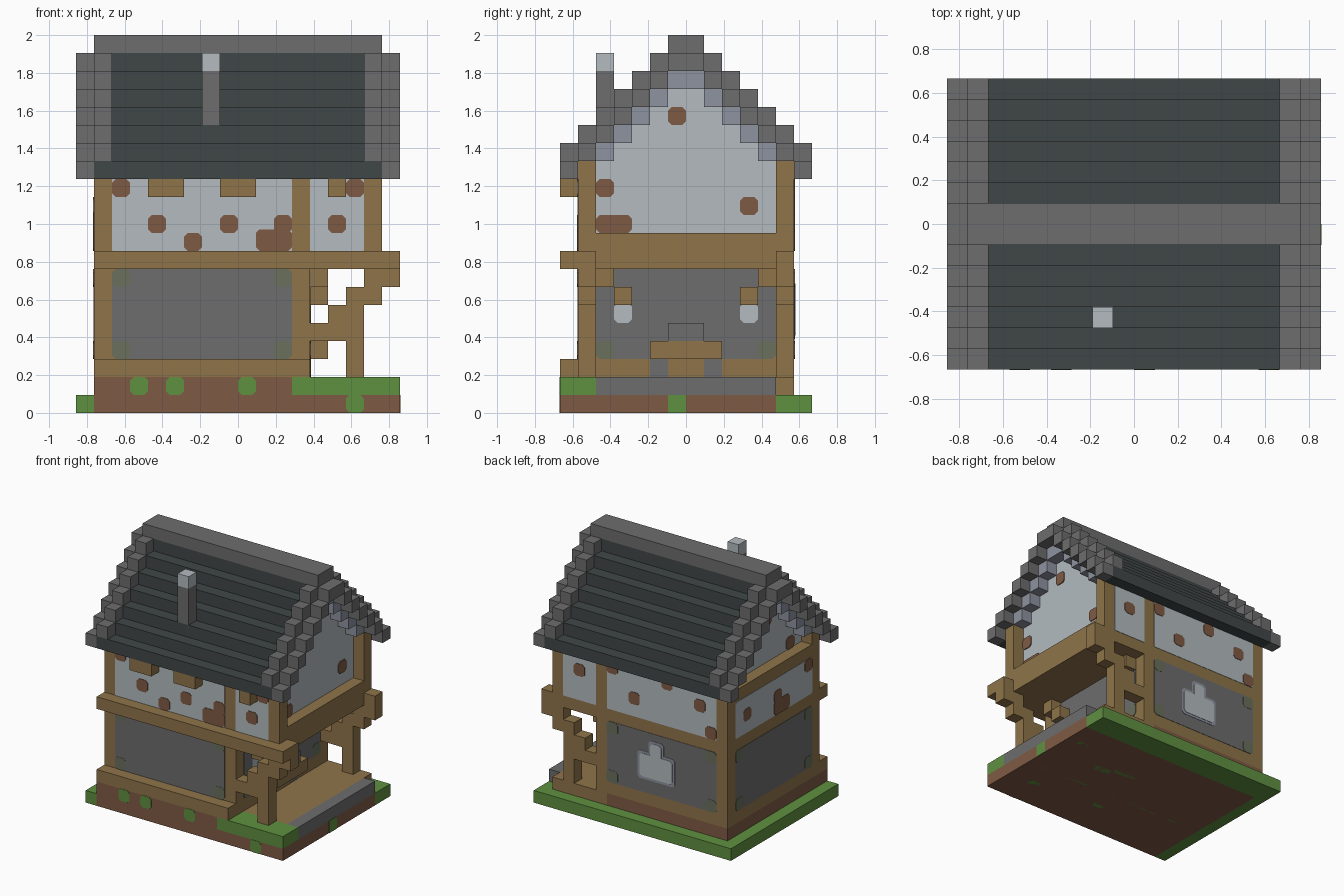
import bpy
import bmesh
import random
from mathutils import Vector

default_cube = bpy.data.objects.get("Cube")
if default_cube:
    bpy.data.objects.remove(default_cube, do_unlink=True)

UNIT = 2 / 21  # edge of one block


def linear(channel):
    return channel / 12.92 if channel <= 0.04045 else ((channel + 0.055) / 1.055) ** 2.4


def material(name, hex_code):
    mat = bpy.data.materials.new(name)
    mat.use_nodes = True
    color = [linear(value / 255) for value in bytes.fromhex(hex_code)] + [1]
    mat.diffuse_color = color
    bsdf = mat.node_tree.nodes["Principled BSDF"]
    bsdf.inputs["Base Color"].default_value = color
    bsdf.inputs["Roughness"].default_value = 0.9
    return mat


wood = material("wood", "8f744a")
stone = material("stone", "6d6d6d")
slate = material("slate", "404747")
plaster = material("plaster", "b3bbbf")
trim = material("blue grey trim", "8e93a0")
dirt = material("dirt", "7f5a44")
grass = material("grass", "5f9040")
moss = material("moss", "6a705c")


def finish(name, mat, bm):
    bmesh.ops.recalc_face_normals(bm, faces=bm.faces)
    mesh = bpy.data.meshes.new(name)
    bm.to_mesh(mesh)
    bm.free()
    mesh.materials.append(mat)
    bpy.context.collection.objects.link(bpy.data.objects.new(name, mesh))


def blocks(name, mat, *boxes):
    """One object from boxes given as x, y and z ranges in block units."""
    bm = bmesh.new()
    for xs, ys, zs in boxes:
        corners = bmesh.ops.create_cube(bm, size=1)["verts"]
        for v in corners:
            v.co = Vector([(r[0] if c < 0 else r[1]) * UNIT for c, r in zip(v.co, (xs, ys, zs))])
    finish(name, mat, bm)


FACES = {  # fixed axis, wall plane, outward direction
    "front": (1, -6, -1), "back": (1, 6, 1), "left_wall": (0, -8, -1),
    "gable": (0, 7.02, 1), "porch": (0, 4, 1), "footing": (1, -7, -1),
    "ground_side": (0, 9, 1), "underside": (2, 0, -1), "far_gable": (0, -7.02, -1),
}


def plates(name, mat, face, areas, lift=0.03, cut=0.2):
    """Thin plates with clipped corners on a wall; areas are two ranges."""
    axis, plane, way = FACES[face]
    bm = bmesh.new()
    for (a, b), (c, d) in areas:
        outline = [(a + cut, c), (b - cut, c), (b, c + cut), (b, d - cut),
                   (b - cut, d), (a + cut, d), (a, d - cut), (a, c + cut)]
        rings = []
        for depth in (-0.01, lift):
            ring = []
            for p in outline:
                co = list(p)
                co.insert(axis, plane + way * depth)
                ring.append(bm.verts.new(Vector(co) * UNIT))
            rings.append(ring)
            bm.faces.new(ring)
        for i in range(8):
            j = (i + 1) % 8
            bm.faces.new((rings[0][i], rings[0][j], rings[1][j], rings[1][i]))
    finish(name, mat, bm)


def cells(*spots):
    return [((a, a + 1), (z, z + 1)) for a, z in spots]


# Ground and footing
blocks("ground_dirt", dirt, ((-8, 9), (-7, 5), (0, 1)))
blocks("ground_grass", grass, ((-9, -8), (-7, 7), (0, 1)), ((-8, 9), (5, 7), (0, 1)))
blocks("footing", dirt, ((-8, 3), (-7, 6), (1, 2)))
blocks("front_lawn", grass, ((3, 9), (-7, -5), (1, 2)))
plates("grass_drips", grass, "footing", cells((-6, 1), (-4, 1), (0, 1), (6, 0)))
plates("side_grass_drip", grass, "ground_side", cells((-1, 0)), cut=0.02)
random.seed(4)
patches = []
for _ in range(26):
    px, py = random.randint(-7, 7), random.randint(-6, 3)
    patches.append(((px, px + random.choice((1, 1, 2))), (py, py + 1)))
plates("underside_grass", grass, "underside", patches, lift=0)

# Porch floor and step
blocks("porch_floor", wood, ((3, 8), (-5, 6), (1, 2)))
blocks("porch_step", stone, ((8, 9), (-5, 5), (1, 2)))

# Lower storey with stone panels
blocks("lower_storey", wood, ((-8, 4), (-6, 6), (2, 8)))
for face, a, b in (("front", -7, 3), ("back", -7, 3), ("left_wall", -5, 5), ("porch", -5, 5)):
    plates(face + "_stone_panel", stone, face, [((a, b), (3, 8))])
    plates(face + "_moss", moss, face, cells((a, 3), (b - 1, 3), (a, 7), (b - 1, 7)), lift=0.05)

# Back window
plates("window_frame", trim, "back", [((-3.2, 0.2), (4.1, 6.4)), ((-2.2, -0.8), (6, 7.4))], 0.06)
plates("window_pane", plaster, "back", [((-3, 0), (4.3, 6.2)), ((-2, -1), (6, 7.2))], 0.09)

# Hearth, lamp brackets and lamps on the porch wall
blocks("hearth_shelf", wood, ((4, 5), (-2, 2), (3, 4)))
blocks("hearth_block", stone, ((4, 5), (-1, 1), (4, 5)))
plates("hearth_recess", stone, "porch", [((-2, 2), (2, 3))], 0.03, 0.01)
plates("hearth_panel", wood, "porch", [((-1, 1), (2, 3))], 0.06, 0.01)
for side, label in ((-1, "right"), (1, "left")):
    near, far = sorted((3 * side, 4 * side)), sorted((4 * side, 5 * side))
    blocks(label + "_lamp_bracket", wood, ((4, 5), near, (6, 7)), ((4, 5), far, (7, 8)))
    plates(label + "_lamp", plaster, "porch", [(near, (5, 6.1))], 0.06)

    # Stepped porch frame
    row = sorted((5 * side, 6 * side))
    blocks(label + "_porch_frame", wood,
           ((6, 7), row, (2, 6)), ((4, 6), row, (4, 5)), ((5, 6), row, (5, 6)),
           ((6, 8), row, (6, 7)), ((7, 9), row, (7, 8)), ((8, 9), row, (8, 9)))
    # Corner posts and eave beam
    blocks(label + "_eave_post", wood, ((7, 8), row, (8, 14)), ((-8, 7), row, (13, 14)))

# Upper storey
blocks("upper_storey", wood, ((-8, 7), (-6, 6), (8, 13)))
blocks("side_beam", wood, ((7, 8), (-5, 5), (8, 10)))
blocks("front_beams", wood, ((-8, 9), (-7, -6), (8, 9)), ((-8, 4), (-7, -6), (2, 3)))
blocks("window_lintels", wood, *[((a, b), (-7, -6), (12, 13)) for a, b in ((-5, -3), (-1, 1), (5, 6))])
for face in ("front", "back"):
    plates(face + "_plaster", plaster, face, [((-7, 3), (9, 13)), ((4, 7), (9, 13))], cut=0.05)
plates("left_plaster", plaster, "left_wall", [((-5, 5), (9, 12))], cut=0.1)

# Gable walls and stepped trim
blocks("gable_wall", plaster, *[((-7.02, 7.02), (-k - 1, k + 1), (10, 19 - k)) for k in range(5)])
trim_cells, rim, caps, tiles = [], [], [], []
for k in range(7):
    for side in (-1, 1):
        row = sorted((k * side, (k + 1) * side))
        for end in (-1, 1):
            def span(a, b):
                return sorted((a * end, b * end))
            if k < 5:
                trim_cells.append((span(7, 8), row, (18 - k, 19 - k)))
            # Roof rim, raised one step just inside the edge
            rim.append((span(8 if k == 6 else 7, 9), row, (19 - k, 20 - k)))
            if k:
                caps.append((span(7, 8), row, (20 - k, 21 - k)))
        reach = 8 if k == 6 else 7
        tiles.append(((-reach, reach), row, (19 - k, 20 - k)))
blocks("gable_trim", trim, *trim_cells)
blocks("roof_rim", stone, *rim)
blocks("roof_rim_caps", stone, *caps)
blocks("roof_tiles", slate, *tiles)
blocks("roof_ridge", stone, ((-8, 8), (-1, 1), (20, 21)))

# Chimney
blocks("chimney", stone, ((-2, -1), (-5, -4), (15, 19)))
blocks("chimney_cap", plaster, ((-2, -1), (-5, -4), (19, 20)))

# Exposed brick spots
SPOTS = {
    "front": cells((-5, 10), (-1, 10), (5, 10), (-3, 9), (2, 10), (-7, 12), (6, 12)) + [((1, 3), (9, 10.2))],
    "back": cells((2, 12), (0, 10), (-3, 12), (-6, 11), (-7, 9), (5, 11)),
    "left_wall": cells((3, 10), (-1, 10), (-5, 11)) + [((-2, 0), (9, 10.2))],
    "gable": cells((-1, 16), (-5, 12), (3, 11)) + [((-5, -3), (10, 11))],
    "far_gable": cells((-1, 16), (-4, 13), (2, 14)),
}
for face, areas in SPOTS.items():
    plates(face + "_brick_spots", dirt, face, areas, lift=0.07)
